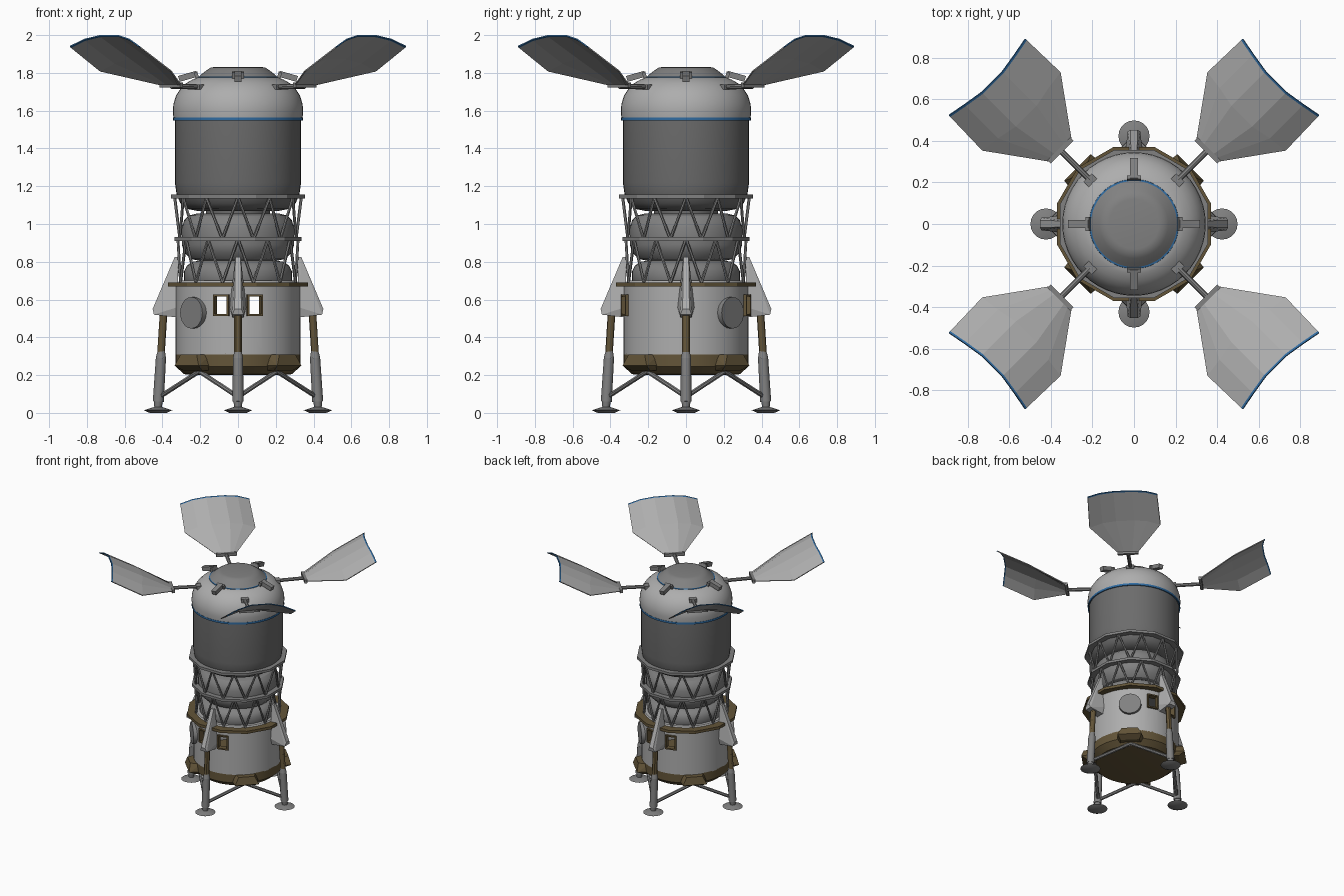
import bpy, bmesh, math
from mathutils import Matrix, Vector

if "Cube" in bpy.data.objects:
    bpy.data.objects.remove(bpy.data.objects["Cube"])


def material(name, col):
    m = bpy.data.materials.new(name)
    m.diffuse_color = (*col, 1)
    m.use_nodes = True
    m.node_tree.nodes["Principled BSDF"].inputs["Base Color"].default_value = m.diffuse_color
    return m


LIGHT = material("light_grey", (0.42, 0.42, 0.42))
MID = material("mid_grey", (0.22, 0.22, 0.22))
DARK = material("dark_grey", (0.15, 0.15, 0.15))
BRASS = material("brass", (0.125, 0.09, 0.04))
BLUE = material("blue", (0.03, 0.15, 0.36))
AXES = [i * math.pi / 2 for i in range(4)]
DIAGS = [a + math.pi / 4 for a in AXES]


def rot(a):
    return Matrix.Rotation(a, 4, 'Z')


def finish(bm, name, mats, smooth=30):
    bmesh.ops.recalc_face_normals(bm, faces=bm.faces)
    me = bpy.data.meshes.new(name)
    bm.to_mesh(me)
    bm.free()
    ob = bpy.data.objects.new(name, me)
    bpy.context.collection.objects.link(ob)
    for m in mats if isinstance(mats, list) else [mats]:
        me.materials.append(m)
    if smooth:
        bpy.ops.object.select_all(action='DESELECT')
        ob.select_set(True)
        bpy.context.view_layer.objects.active = ob
        bpy.ops.object.shade_smooth_by_angle(angle=math.radians(smooth))
    return ob


def lathe(name, profile, mat, n=48, offset=0.0, closed=False, smooth=30):
    """Revolve (radius, z) points; open profiles get flat end caps."""
    bm = bmesh.new()
    rings = [[bm.verts.new((r * math.cos(offset + 2 * math.pi * i / n),
                            r * math.sin(offset + 2 * math.pi * i / n), z))
              for i in range(n)] for r, z in profile]
    pairs = list(zip(rings, rings[1:]))
    if closed:
        pairs.append((rings[-1], rings[0]))
    else:
        bm.faces.new(rings[0])
        bm.faces.new(rings[-1])
    for a, b in pairs:
        for i in range(n):
            j = (i + 1) % n
            bm.faces.new((a[i], a[j], b[j], b[i]))
    return finish(bm, name, mat, smooth)


def beam(bm, p, q, r1, r2=None, n=8):
    p, q = Vector(p), Vector(q)
    d = q - p
    m = Matrix.Translation((p + q) / 2) @ d.to_track_quat('Z', 'Y').to_matrix().to_4x4()
    bmesh.ops.create_cone(bm, cap_ends=True, segments=n, radius1=r1,
                          radius2=r1 if r2 is None else r2, depth=d.length, matrix=m)


def box(bm, size, m):
    bmesh.ops.create_cube(bm, size=1, matrix=m @ Matrix.Diagonal((*size, 1)))


def hull(bm, pts, m):
    vs = [bm.verts.new(m @ Vector(p)) for p in pts]
    bmesh.ops.convex_hull(bm, input=vs)


def polar(r, a, z):
    return (r * math.cos(a), r * math.sin(a), z)


# Hollow cabin with window openings
cabin = lathe("cabin", [(0.33, 0.31), (0.33, 0.67), (0.31, 0.70), (0.27, 0.70),
                        (0.30, 0.66), (0.30, 0.31)], LIGHT, closed=True)
win_angles = [s * math.pi / 2 + d * 0.27 for s in (-1, 1) for d in (-1, 1)]
bm = bmesh.new()
for a in win_angles:
    box(bm, (0.12, 0.07, 0.10), rot(a) @ Matrix.Translation((0.32, 0, 0.57)))
cutter = finish(bm, "window_cutter", LIGHT, 0)
cutter.hide_render = True
mod = cabin.modifiers.new("windows", 'BOOLEAN')
mod.object = cutter
mod.solver = 'EXACT'
bpy.ops.object.select_all(action='DESELECT')
cabin.select_set(True)
bpy.context.view_layer.objects.active = cabin
bpy.ops.object.modifier_apply(modifier=mod.name)
bpy.data.objects.remove(cutter)

# Window frames
bm = bmesh.new()
for a in win_angles:
    for s in (-1, 1):
        box(bm, (0.045, 0.01, 0.11), rot(a) @ Matrix.Translation((0.322, s * 0.038, 0.57)))
        box(bm, (0.045, 0.086, 0.01), rot(a) @ Matrix.Translation((0.322, 0, 0.57 + s * 0.052)))
finish(bm, "window_frames", BRASS, 0)

# Round hatches on two opposite sides
bm = bmesh.new()
for a in (DIAGS[0], DIAGS[2]):
    beam(bm, polar(0.30, a, 0.53), polar(0.35, a, 0.53), 0.083, n=24)
finish(bm, "hatches", MID)

# Brass base, diagonal skirt blocks and octagonal-style rim ring
lathe("base", [(0.24, 0.20), (0.285, 0.205), (0.33, 0.245), (0.33, 0.315)], BRASS)
bm = bmesh.new()
for a in DIAGS:
    hull(bm, [(x, s * y, z) for s in (-1, 1) for x, y, z in
              ((0.28, 0.10, 0.25), (0.385, 0.09, 0.25), (0.28, 0.08, 0.31),
               (0.37, 0.06, 0.31), (0.28, 0.08, 0.225), (0.34, 0.07, 0.225))], rot(a))
finish(bm, "skirt_blocks", BRASS, 0)
STEP = math.pi / 6
lathe("rim_ring", [(0.32, 0.668), (0.383, 0.668), (0.383, 0.69), (0.32, 0.69)], BRASS,
      n=12, offset=STEP / 2, closed=True, smooth=0)

# Stacked tanks inside the truss
lathe("lower_tank", [(0.27, 0.67), (0.285, 0.70), (0.285, 0.75), (0.27, 0.78), (0.24, 0.80),
                     (0.18, 0.81)], MID)
lathe("middle_tank", [(0.18, 0.80), (0.25, 0.815), (0.285, 0.85), (0.297, 0.89), (0.297, 0.98),
                      (0.285, 1.02), (0.26, 1.045), (0.22, 1.055)], MID)
lathe("tank_neck", [(0.17, 1.04), (0.17, 1.09)], DARK)
lathe("upper_tank", [(0.22, 1.07), (0.27, 1.08), (0.305, 1.11), (0.325, 1.155), (0.334, 1.22),
                     (0.334, 1.55)], DARK)

# Truss rings and zigzag braces
for name, r, z in (("truss_ring_lower", 0.335, 0.92), ("truss_ring_upper", 0.356, 1.145)):
    R = r / math.cos(STEP / 2)
    lathe(name, [(R - 0.045, z - 0.01), (R, z - 0.01), (R, z + 0.01), (R - 0.045, z + 0.01)],
          MID, n=12, offset=STEP / 2, closed=True, smooth=0)
bm = bmesh.new()
for i in range(12):
    a = i * STEP
    for s in (-0.5, 0.5):
        b = a + s * STEP
        beam(bm, polar(0.315, b, 0.69), polar(0.318, a, 0.92), 0.008, n=6)
        beam(bm, polar(0.318, b, 0.92), polar(0.335, a, 1.14), 0.008, n=6)
finish(bm, "truss_braces", MID)

# Nose: blue band, dome and cap
lathe("blue_band", [(0.336, 1.548), (0.344, 1.548), (0.344, 1.564), (0.336, 1.564)], BLUE,
      closed=True)
lathe("dome", [(0.342, 1.563), (0.345, 1.60), (0.342, 1.635), (0.328, 1.68), (0.305, 1.715),
               (0.275, 1.745), (0.24, 1.765), (0.213, 1.776)], LIGHT)
lathe("cap_trim", [(0.217, 1.77), (0.215, 1.778), (0.20, 1.782)], BLUE)
lathe("nose_cap", [(0.212, 1.776), (0.19, 1.795), (0.165, 1.815), (0.145, 1.828), (0.12, 1.832)],
      MID)

# Thruster blocks around the nose
bm = bmesh.new()
for a in AXES:
    m = rot(a) @ Matrix.Translation((0.265, 0, 1.782)) @ Matrix.Rotation(0.28, 4, 'Y')
    box(bm, (0.10, 0.038, 0.032), m)
    box(bm, (0.018, 0.066, 0.032), m @ Matrix.Translation((-0.045, 0, -0.006)))
finish(bm, "thruster_blocks", MID, 0)

# Panel arms with pivots and hinge bars
bm = bmesh.new()
for a in DIAGS:
    beam(bm, polar(0.27, a, 1.725), polar(0.50, a, 1.73), 0.014)
    box(bm, (0.04, 0.055, 0.028), rot(a) @ Matrix.Translation((0.295, 0, 1.725)))
    box(bm, (0.022, 0.155, 0.026), rot(a) @ Matrix.Translation((0.50, 0, 1.735)))
finish(bm, "panel_arms", MID)

# Curved petal panels with a blue outer edge: rows of (u, z) from hinge to tip
bm = bmesh.new()
inner = [(0.497, v, 1.735) for v in (-0.071, -0.05, -0.03, 0.03, 0.05, 0.071)]
middle = [(0.767, -0.265, 1.81), (0.755, -0.17, 1.852), (0.735, -0.07, 1.876)]
outer = [(1.0, -0.259, 1.94), (0.983, -0.17, 1.977), (0.967, -0.07, 1.997)]
middle += [(u, -v, z) for u, v, z in reversed(middle)]
outer += [(u, -v, z) for u, v, z in reversed(outer)]
edge = [tuple(Vector(o) + (Vector(m) - Vector(o)) * 0.04) for o, m in zip(outer, middle)]
rows = [inner, middle, edge, outer]
for a in DIAGS:
    g = [[bm.verts.new(rot(a) @ Vector(p)) for p in row] for row in rows]
    for k in range(3):
        for i in range(5):
            f = bm.faces.new((g[k][i], g[k][i + 1], g[k + 1][i + 1], g[k + 1][i]))
            f.material_index = int(k == 2)
panels = finish(bm, "petal_panels", [LIGHT, BLUE], 0)
sol = panels.modifiers.new("thickness", 'SOLIDIFY')
sol.thickness = 0.007
sol.offset = 0

# Landing gear
fair, lower, upper, feet = (bmesh.new() for _ in range(4))
for a in AXES:
    hull(fair, [(x, s * y, z) for s in (-1, 1) for x, y, z in
                ((0.315, 0.014, 0.825), (0.335, 0.014, 0.825), (0.32, 0.045, 0.56),
                 (0.452, 0.018, 0.55), (0.445, 0.03, 0.52), (0.32, 0.03, 0.505))], rot(a))
    beam(upper, polar(0.408, a, 0.31), polar(0.394, a, 0.53), 0.02, n=12)
    beam(lower, polar(0.424, a, 0.02), polar(0.422, a, 0.06), 0.018, 0.024, n=12)
    beam(lower, polar(0.422, a, 0.06), polar(0.408, a, 0.29), 0.029, 0.027, n=12)
    beam(lower, polar(0.408, a, 0.29), polar(0.406, a, 0.33), 0.027, 0.019, n=12)
    for s in (-1, 1):
        beam(lower, polar(0.415, a, 0.085), polar(0.29, a + s * math.pi / 4, 0.22), 0.013)
    beam(feet, polar(0.423, a, 0.0), polar(0.423, a, 0.014), 0.045, 0.075, n=20)
    beam(feet, polar(0.423, a, 0.014), polar(0.423, a, 0.03), 0.075, 0.025, n=20)
finish(fair, "leg_fairings", LIGHT, 0)
finish(upper, "upper_legs", BRASS)
finish(lower, "lower_legs", MID)
finish(feet, "foot_pads", MID)
